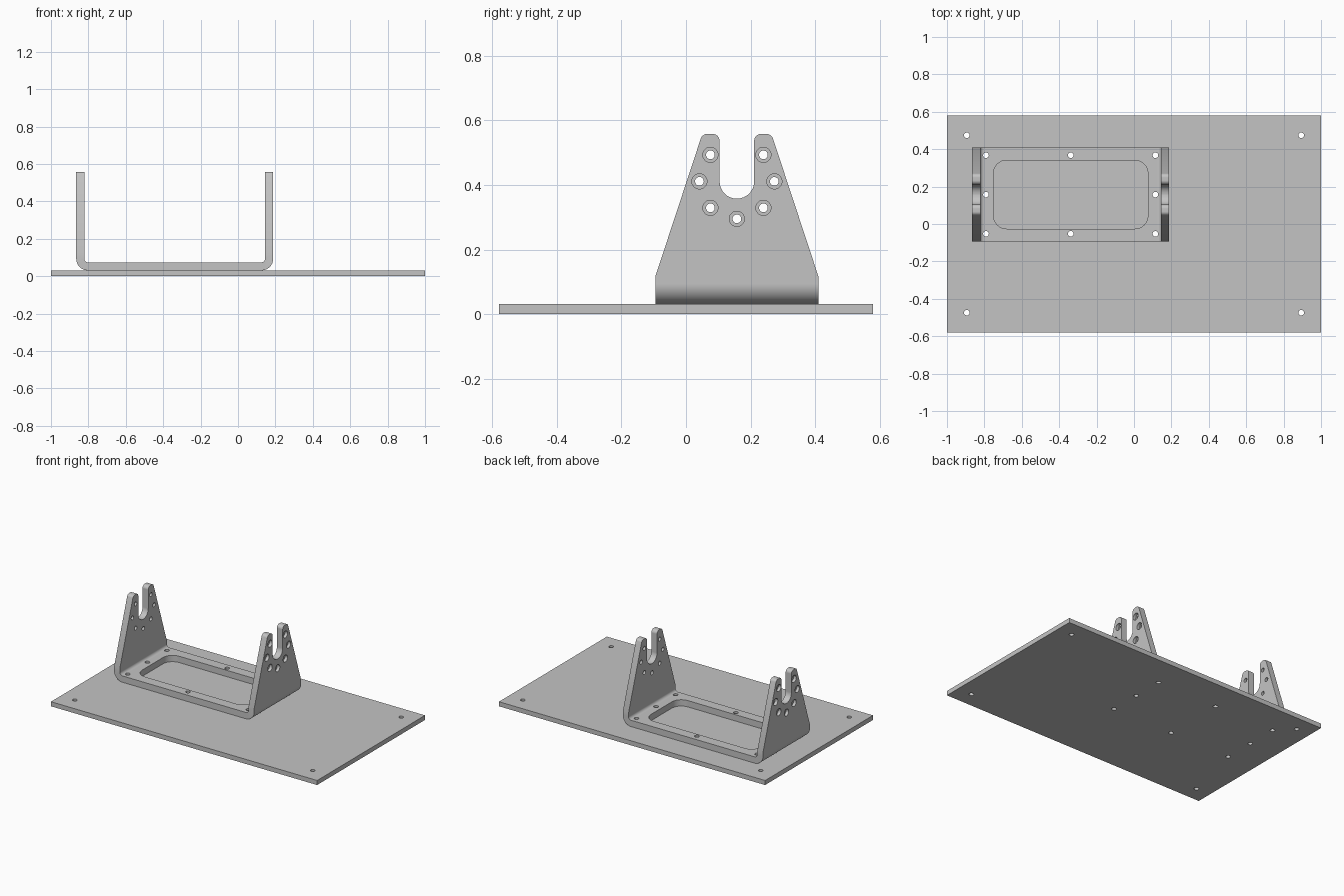
import bpy, bmesh, math
from mathutils import Vector

if "Cube" in bpy.data.objects:
    bpy.data.objects.remove(bpy.data.objects["Cube"])

# One plain metal colour
metal = bpy.data.materials.new("grey metal")
metal.use_nodes = True
metal.diffuse_color = (0.55, 0.55, 0.55, 1)
metal.node_tree.nodes["Principled BSDF"].inputs["Base Color"].default_value = metal.diffuse_color

# Main sizes
PLATE_Y, PLATE_TOP = 0.579, 0.031
CX, CY = -0.3385, 0.1575            # bracket centre
HALF_X, HALF_Y = 0.5265, 0.252      # bracket half sizes
THICK, TOP = 0.043, 0.558
SLOT_Z, SLOT_R = 0.411, 0.0535


def rounded(corners, steps=8):
    """Outline from (u, v, radius) corners, with an arc at each non-zero radius."""
    out = []
    for i, (u, v, r) in enumerate(corners):
        p = Vector((u, v, 0))
        if not r:
            out.append(p)
            continue
        a = (Vector((*corners[i - 1][:2], 0)) - p).normalized()
        b = (Vector((*corners[(i + 1) % len(corners)][:2], 0)) - p).normalized()
        half = a.angle(b) / 2
        centre = p + (a + b).normalized() * r / math.sin(half)
        t = r / math.tan(half)
        start, end = (p + a * t - centre).normalized(), (p + b * t - centre).normalized()
        out += [centre + start.slerp(end, k / steps).normalized() * r
                for k in range(steps + 1)]
    return [(q.x, q.y) for q in out]


def circle(u, v, r, n=24):
    return [(u + r * math.cos(math.tau * k / n), v + r * math.sin(math.tau * k / n))
            for k in range(n)]


def prisms(name, outlines, axis, lo, hi):
    """Extrude outlines of the same winding along an axis, all in one mesh."""
    place = {"x": lambda u, v, h: (h, u, v),
             "y": lambda u, v, h: (u, h, v),
             "z": lambda u, v, h: (u, v, h)}[axis]
    bm = bmesh.new()
    for pts in outlines:
        low = [bm.verts.new(place(u, v, lo)) for u, v in pts]
        high = [bm.verts.new(place(u, v, hi)) for u, v in pts]
        bm.faces.new(low[::-1])
        bm.faces.new(high)
        for i in range(len(pts)):
            bm.faces.new((low[i - 1], low[i], high[i], high[i - 1]))
    bm.normal_update()
    if bm.calc_volume(signed=True) < 0:
        bmesh.ops.reverse_faces(bm, faces=bm.faces[:])
    mesh = bpy.data.meshes.new(name)
    bm.to_mesh(mesh)
    bm.free()
    mesh.materials.append(metal)
    obj = bpy.data.objects.new(name, mesh)
    bpy.context.collection.objects.link(obj)
    return obj


def select(obj):
    bpy.ops.object.select_all(action="DESELECT")
    obj.select_set(True)
    bpy.context.view_layer.objects.active = obj


def combine(obj, cutter, operation="DIFFERENCE"):
    mod = obj.modifiers.new("cut", "BOOLEAN")
    mod.object, mod.operation, mod.solver = cutter, operation, "EXACT"
    select(obj)
    bpy.ops.object.modifier_apply(modifier=mod.name)
    bpy.data.objects.remove(cutter)


def finish(obj):
    select(obj)
    bpy.ops.object.shade_smooth_by_angle(angle=math.radians(30))
    mod = obj.modifiers.new("flat faces", "WEIGHTED_NORMAL")
    mod.keep_sharp = True


# Screw positions: eight round the bracket floor, four at the plate corners
floor_screws = [circle(CX + i * 0.453, CY + j * 0.21, 0.015)
                for i in (-1, 0, 1) for j in (-1, 0, 1) if i or j]
corner_screws = [circle(i * 0.894, j * 0.474, 0.015) for i in (-1, 1) for j in (-1, 1)]

# Base plate
plate = prisms("base_plate", [[(-1, -PLATE_Y), (1, -PLATE_Y), (1, PLATE_Y), (-1, PLATE_Y)]],
               "z", 0, PLATE_TOP)
combine(plate, prisms("plate_holes", floor_screws + corner_screws, "z", -0.1, 0.2))
finish(plate)

# Bracket: bent U strip, left tall and trimmed by the arm outline
x0, x1 = CX - HALF_X, CX + HALF_X
z0, z1, tall = PLATE_TOP, PLATE_TOP + THICK, TOP + 0.1
bracket = prisms("u_bracket", [rounded([
    (x0, tall, 0), (x0, z0, 0.062), (x1, z0, 0.062), (x1, tall, 0),
    (x1 - THICK, tall, 0), (x1 - THICK, z1, 0.02),
    (x0 + THICK, z1, 0.02), (x0 + THICK, tall, 0)])], "y", CY - HALF_Y, CY + HALF_Y)

# Arm outline: tapered sides and a round-bottomed slot
combine(bracket, prisms("arm_outline", [rounded([
    (CY - 0.31, -0.058, 0), (CY + 0.31, -0.058, 0),
    (CY + 0.107, TOP, 0.022), (CY + SLOT_R, TOP, 0.022),
    (CY + SLOT_R, SLOT_Z - SLOT_R, SLOT_R - 0.0005),
    (CY - SLOT_R, SLOT_Z - SLOT_R, SLOT_R - 0.0005),
    (CY - SLOT_R, TOP, 0.022), (CY - 0.107, TOP, 0.022)])], "x", -2, 2), "INTERSECT")

# Floor window and screw holes
wx, wy, wr = 0.413, 0.183, 0.07
window = rounded([(CX - wx, CY - wy, wr), (CX + wx, CY - wy, wr),
                  (CX + wx, CY + wy, wr), (CX - wx, CY + wy, wr)])
combine(bracket, prisms("floor_cuts", [window] + floor_screws, "z", -0.1, 0.2))

# Ring of bolt holes round each slot, counterbored on the outer faces
ring = [(CY + 0.116 * math.sin(k * math.pi / 4), SLOT_Z - 0.116 * math.cos(k * math.pi / 4))
        for k in range(-3, 4)]
combine(bracket, prisms("bolt_holes", [circle(u, v, 0.0135) for u, v in ring], "x", -2, 2))
bores = [circle(u, v, 0.0235) for u, v in ring]
combine(bracket, prisms("right_bores", bores, "x", -2, x0 + 0.02))
combine(bracket, prisms("left_bores", bores, "x", x1 - 0.02, 2))
finish(bracket)
